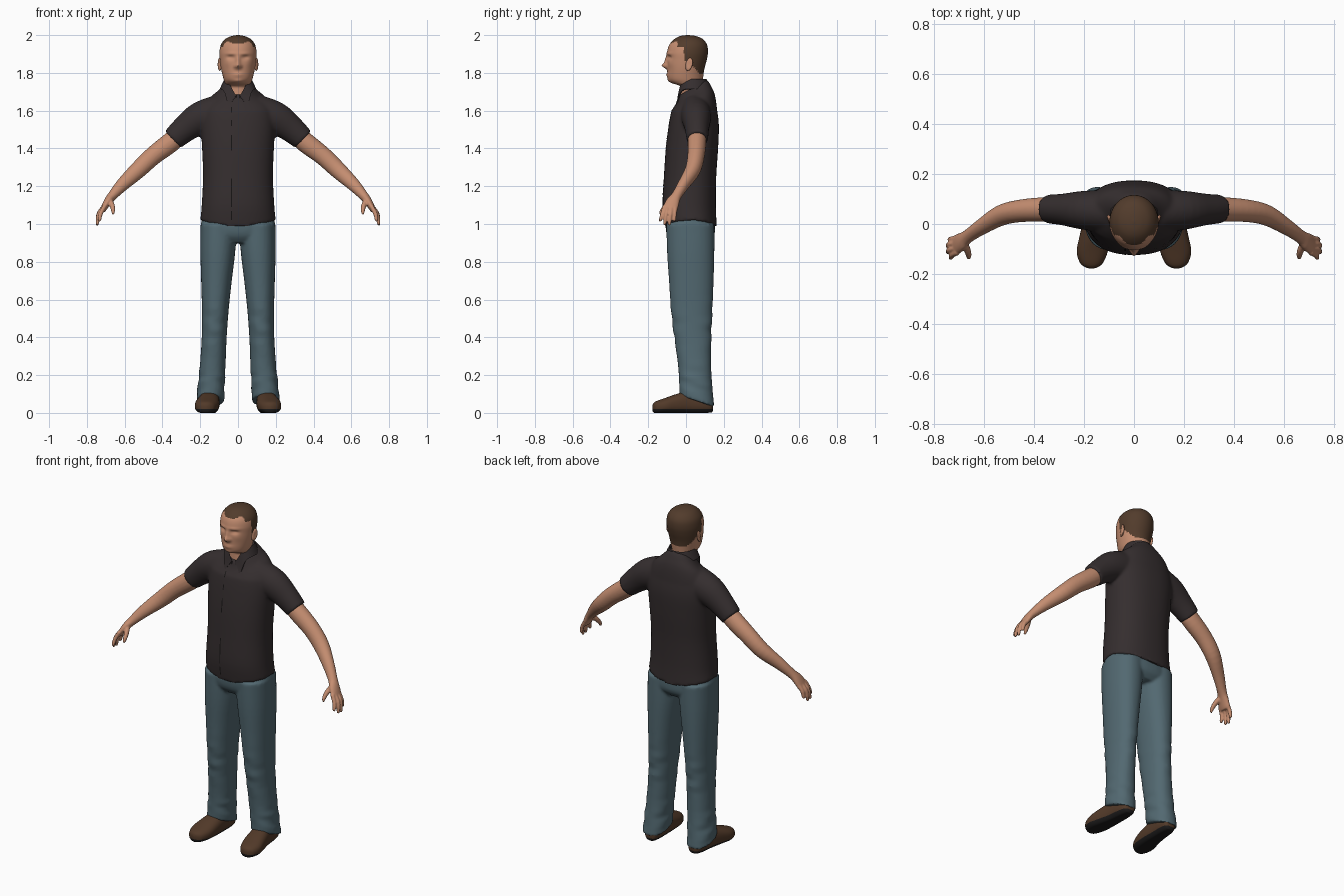
import bpy, bmesh, math
from math import exp, sin, cos, pi
from mathutils import Vector

if "Cube" in bpy.data.objects:
    bpy.data.objects.remove(bpy.data.objects["Cube"])


def material(name, r, g, b):
    m = bpy.data.materials.new(name)
    m.use_nodes = True
    m.diffuse_color = (r, g, b, 1)
    bsdf = m.node_tree.nodes["Principled BSDF"]
    bsdf.inputs["Base Color"].default_value = (r, g, b, 1)
    bsdf.inputs["Roughness"].default_value = 0.8
    return m


SKIN = material("skin", 0.56, 0.27, 0.165)
HAIR = material("brown hair", 0.085, 0.045, 0.025)
SHIRT = material("dark shirt", 0.035, 0.027, 0.028)
SEAM = material("black seam", 0.008, 0.007, 0.007)
DENIM = material("blue denim", 0.085, 0.14, 0.165)
LEATHER = material("brown leather", 0.085, 0.042, 0.022)
SOLE = material("black sole", 0.012, 0.011, 0.011)
Y, Z = Vector((0, 1, 0)), Vector((0, 0, 1))


def smooth_rows(rows, steps):
    """Catmull-Rom resampling of section rows."""
    out = []
    for i in range(len(rows) - 1):
        p0, p1, p2 = rows[max(i - 1, 0)], rows[i], rows[i + 1]
        p3 = rows[min(i + 2, len(rows) - 1)]
        for k in range(steps):
            t = k / steps
            out.append([b + 0.5 * t * (c - a + t * (2 * a - 5 * b + 4 * c - d + t * (3 * (b - c) + d - a)))
                        for a, b, c, d in zip(p0, p1, p2, p3)])
    return out + [list(rows[-1])]


def loft(bm, rows, n=32, steps=4, ref=Y, axis=None, power=2.0, side=1):
    """Capped tube through rows (x, y, z, half across, half along ref)."""
    rows = smooth_rows(rows, steps)
    pts = [Vector((r[0] * side, r[1], r[2])) for r in rows]
    rings = []
    for i, (p, r) in enumerate(zip(pts, rows)):
        t = axis or (pts[min(i + 1, len(pts) - 1)] - pts[max(i - 1, 0)]).normalized()
        u = (ref - t * ref.dot(t)).normalized()
        v = t.cross(u)
        ring = []
        for k in range(n):
            c, s = cos(2 * pi * k / n), sin(2 * pi * k / n)
            c = math.copysign(abs(c) ** (2 / power), c)
            s = math.copysign(abs(s) ** (2 / power), s)
            ring.append(bm.verts.new(p + v * (r[3] * c) + u * (r[4] * s)))
        rings.append(ring)
    for a, b in zip(rings, rings[1:]):
        for k in range(n):
            bm.faces.new((a[k], a[k - 1], b[k - 1], b[k]))
    bm.faces.new(rings[0])
    bm.faces.new(rings[-1])


def upright(rows):
    """Rows (height, half width, front, back, centre x) to loft rows."""
    return [(r[4] if len(r) > 4 else 0, (r[2] + r[3]) / 2, r[0], r[1], (r[3] - r[2]) / 2) for r in rows]


def finish(name, bm, mats, voxel=0, relax=0, thick=0, angle=50):
    bmesh.ops.recalc_face_normals(bm, faces=bm.faces)
    me = bpy.data.meshes.new(name)
    bm.to_mesh(me)
    bm.free()
    ob = bpy.data.objects.new(name, me)
    bpy.context.collection.objects.link(ob)
    for m in mats:
        me.materials.append(m)
    bpy.ops.object.select_all(action='DESELECT')
    ob.select_set(True)
    bpy.context.view_layer.objects.active = ob
    if voxel:
        mod = ob.modifiers.new("blend", 'REMESH')
        mod.mode, mod.voxel_size = 'VOXEL', voxel
        mod = ob.modifiers.new("relax", 'SMOOTH')
        mod.iterations, mod.factor = relax, 0.5
    if thick:
        ob.modifiers.new("thickness", 'SOLIDIFY').thickness = thick
    bpy.ops.object.convert(target='MESH')
    bpy.ops.object.shade_smooth_by_angle(angle=math.radians(angle))
    return ob


# Head and neck, with the face pushed in and out by soft bumps
bm = bmesh.new()
loft(bm, upright([
    (1.64, .066, -.035, .085), (1.70, .066, -.028, .09), (1.73, .067, -.032, .088),
    (1.747, .069, -.075, .088), (1.77, .077, -.096, .09), (1.82, .089, -.099, .097),
    (1.87, .096, -.1, .11), (1.91, .098, -.1, .116), (1.95, .09, -.088, .111),
    (1.98, .066, -.06, .088), (1.995, .034, -.03, .052), (2.0, .004, .005, .015)]),
    n=96, steps=6, axis=Z)
bumps = [(0, 1.838, .014, .014, .026), (0, 1.865, .011, .025, .012), (0, 1.793, .028, .005, .006),
         (0, 1.782, .024, .005, .005), (0, 1.755, .025, .012, .006)]
for s in (1, -1):
    bumps += [(s * .038, 1.882, .02, .01, -.012), (s * .038, 1.902, .028, .007, .005),
              (s * .016, 1.834, .008, .008, .008), (s * .055, 1.85, .02, .02, .003)]
for v in bm.verts:
    if v.co.y < -.02:
        x, z = v.co.x, v.co.z
        v.co.y -= sum(d * exp(-((x - bx) / sx) ** 2 - ((z - bz) / sz) ** 2) for bx, bz, sx, sz, d in bumps)
bm.normal_update()
for f in bm.faces:
    x, y, z = f.calc_center_median()
    if y < -.045:
        line = 1.955 + max(0, abs(x) - .02) * .35
    elif y < -.01:
        line = 1.935
    elif y < .02:
        line = 1.865
    else:
        line = 1.86 - min(y - .02, .05) * 1.3
    f.material_index = int(z > line)
finish("head", bm, [SKIN, HAIR], angle=60)

# Ears
for s, label in ((1, "left"), (-1, "right")):
    bm = bmesh.new()
    bmesh.ops.create_uvsphere(bm, u_segments=20, v_segments=12, radius=1)
    for v in bm.verts:
        x, y, z = v.co
        dish = .006 * exp(-(y * y + z * z) * 3) if x * s > 0 else 0
        v.co = (s * (.097 - dish) + x * .011 + s * y * .006, .016 + y * .019 + z * .006, 1.845 + z * .034)
    finish(label + "_ear", bm, [SKIN])

# Shirt body and sleeves, blended into one surface
bm = bmesh.new()
loft(bm, upright([
    (.985, .2, -.112, .163), (1.1, .192, -.124, .158), (1.25, .185, -.117, .16),
    (1.4, .19, -.107, .17), (1.52, .196, -.092, .174), (1.6, .188, -.077, .165),
    (1.65, .158, -.062, .152), (1.685, .108, -.05, .13), (1.72, .072, -.04, .107)]),
    n=64, axis=Z, power=2.3)
for v in bm.verts:
    x, y, z = v.co
    if z > 1.6:
        v.co.z += (y - .03) * .6 * min(1, (z - 1.6) / .1)
    elif z < 1.08:
        v.co.z += .035 * (x / .2) ** 2 * (1.08 - z) / .095
for s in (1, -1):
    loft(bm, [(.10, .05, 1.585, .10, .085), (.2, .055, 1.56, .087, .078),
              (.28, .058, 1.505, .072, .064), (.345, .06, 1.447, .061, .057)], side=s)
shirt = finish("shirt", bm, [SHIRT], voxel=.009, relax=4)

# Folded collar, open at the throat
bm = bmesh.new()
rings = []
for i in range(49):
    phi = .12 + (2 * pi - .24) * i / 48
    d = min(phi, 2 * pi - phi)
    front = exp(-(d / .6) ** 2)
    low = phi + .42 * front * (1 if phi < pi else -1)
    top_z = 1.768 - .09 * front
    rings.append([bm.verts.new((r * sin(a), .033 - q * cos(a), z)) for r, q, a, z in (
        (.068, .072, phi, top_z - .02), (.072, .076, phi, top_z),
        (.084, .084, (phi + low) / 2, top_z - .025), (.096, .092 + .014 * front, low, top_z - .052 - .008 * front))])
for a, b in zip(rings, rings[1:]):
    for k in range(3):
        bm.faces.new((a[k], a[k + 1], b[k + 1], b[k]))
finish("collar", bm, [SHIRT], thick=.006)

# Broken seam line down the shirt front
bpy.context.view_layer.update()
bm = bmesh.new()
for low, high in ((1.02, 1.07), (1.09, 1.24), (1.39, 1.47), (1.52, 1.55), (1.59, 1.62)):
    last = None
    for i in range(9):
        z = low + (high - low) * i / 8
        pair = []
        for x in (-.037, -.031):
            hit, loc, _, _ = shirt.ray_cast((x, -1, z), (0, 1, 0))
            pair.append(bm.verts.new((x, (loc.y if hit else -.1) - .002, z)))
        if last:
            bm.faces.new((last[0], last[1], pair[1], pair[0]))
        last = pair
finish("front_seam", bm, [SEAM])

# Jeans: hips and both legs, blended
bm = bmesh.new()
loft(bm, upright([(1.06, .18, -.095, .145), (1.0, .196, -.108, .152), (.94, .192, -.1, .15),
                  (.9, .15, -.07, .12)]), n=48, axis=Z, power=2.3)
for s in (1, -1):
    start = len(bm.verts)
    loft(bm, upright([
        (1.0, .096, -.104, .15, .102), (.85, .092, -.1, .15, .107), (.7, .081, -.09, .146, .114),
        (.55, .071, -.08, .14, .12), (.4, .066, -.062, .134, .126), (.25, .068, -.042, .133, .134),
        (.13, .071, -.036, .142, .143), (.065, .074, -.034, .15, .147)]), n=40, axis=Z, power=2.2, side=s)
    bm.verts.ensure_lookup_table()
    for v in bm.verts[start:]:
        x, y, z = v.co
        if z < .25:
            v.co.z -= (y - .05) * .33 * (.25 - z) / .18
        # loose folds at the knee and ankle
        v.co.y += .004 * sin(z * 60 + x * 25) * exp(-((z - .45) / .1) ** 2)
        v.co.x += .004 * sin(z * 75 + y * 20) * exp(-((z - .16) / .08) ** 2)
finish("jeans", bm, [DENIM], voxel=.008, relax=4)

for s, label in ((1, "left"), (-1, "right")):
    # Arm and hand
    bm = bmesh.new()
    loft(bm, [(.27, .058, 1.51, .045, .045), (.35, .058, 1.437, .053, .049),
              (.45, .053, 1.36, .049, .045), (.53, .035, 1.285, .045, .041),
              (.61, -.012, 1.21, .035, .031), (.665, -.05, 1.15, .025, .027),
              (.69, -.07, 1.118, .021, .036), (.712, -.084, 1.08, .016, .04),
              (.718, -.086, 1.066, .012, .036)], side=s)
    for knuckle_y, bend_x, tip_x, tip_y, tip_z in (
            (-.114, .727, .733, -.136, 1.02), (-.095, .737, .744, -.113, 1.003),
            (-.075, .738, .745, -.088, 1.0), (-.057, .73, .737, -.062, 1.02)):
        loft(bm, [(.706, knuckle_y, 1.095, .012, .011),
                  (bend_x, (knuckle_y + tip_y) / 2, 1.055, .0115, .0105),
                  (tip_x, tip_y, tip_z, .009, .0085), (tip_x, tip_y, tip_z - .006, .004, .004)], n=12, side=s)
    loft(bm, [(.682, -.072, 1.128, .016, .016), (.666, -.105, 1.098, .014, .014),
              (.661, -.128, 1.07, .011, .011), (.662, -.137, 1.05, .006, .006)], n=12, ref=Vector((1, 0, 0)), side=s)
    finish(label + "_arm", bm, [SKIN], voxel=.005, relax=3)

    # Shoe, flattened on the ground with a dark sole
    bm = bmesh.new()
    loft(bm, [(.142, .142, .04, .022, .03), (.144, .13, .046, .038, .046), (.146, .09, .053, .048, .058),
              (.15, .02, .055, .052, .062), (.158, -.05, .047, .06, .053), (.167, -.11, .037, .062, .042),
              (.17, -.155, .03, .046, .033), (.17, -.172, .027, .026, .025), (.17, -.178, .026, .008, .012)],
         n=40, steps=5, ref=Z, axis=-Y, power=2.4, side=s)
    for v in bm.verts:
        v.co.z = max(v.co.z, 0 if v.co.y < .12 else .002)
    bmesh.ops.bisect_plane(bm, geom=bm.verts[:] + bm.edges[:] + bm.faces[:], plane_co=(0, 0, .02), plane_no=Z)
    for f in bm.faces:
        f.material_index = int(f.calc_center_median().z < .02)
    finish(label + "_shoe", bm, [LEATHER, SOLE])
